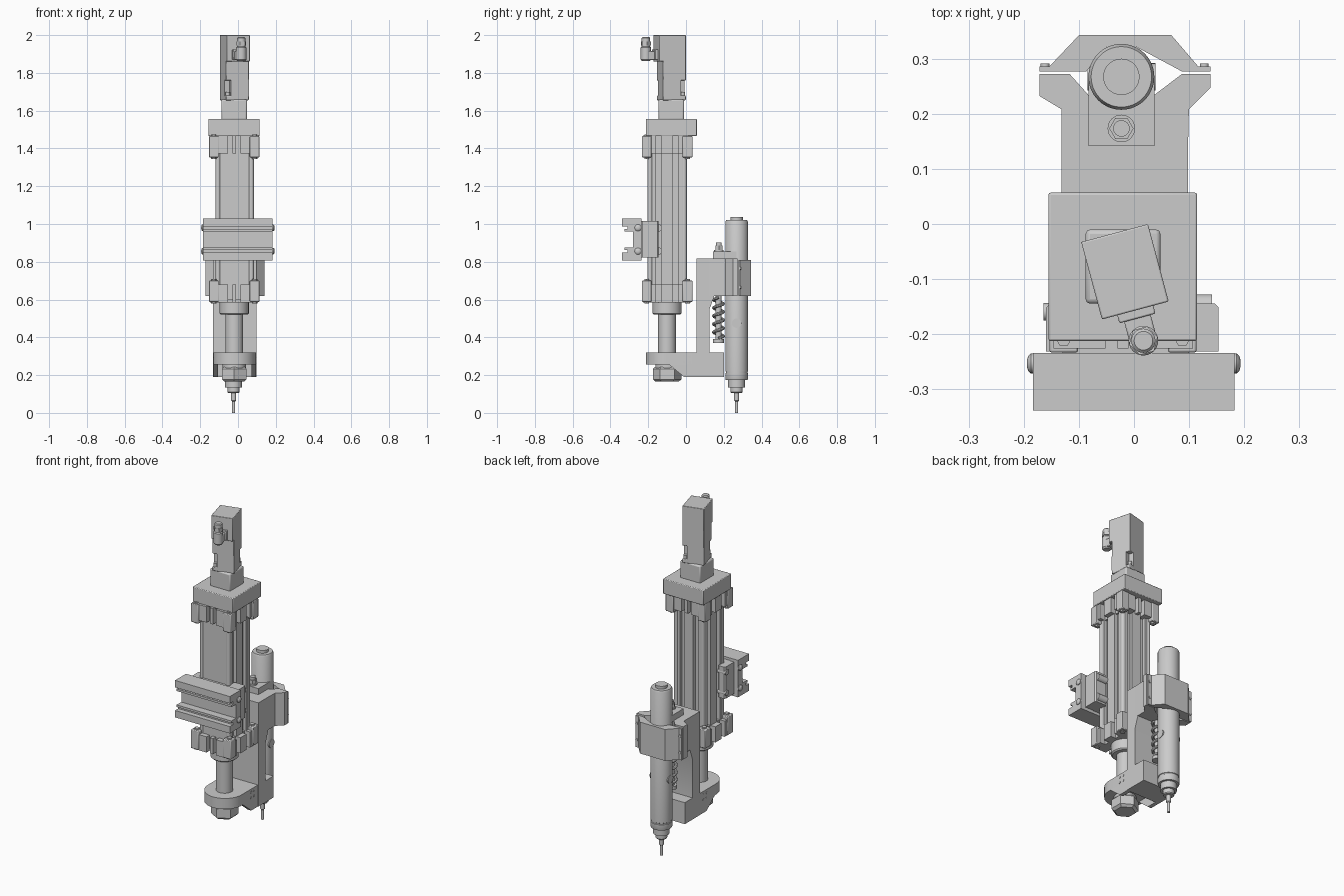
import bpy, bmesh, math
from mathutils import Matrix, Vector

if "Cube" in bpy.data.objects:
    bpy.data.objects.remove(bpy.data.objects["Cube"])

CX, CY = -0.02, -0.1          # actuator axis
TX, TY = -0.023, 0.268        # spindle axis


def finish(name, bm, bevel=0.0):
    bmesh.ops.recalc_face_normals(bm, faces=bm.faces)
    me = bpy.data.meshes.new(name)
    bm.to_mesh(me)
    bm.free()
    ob = bpy.data.objects.new(name, me)
    bpy.context.collection.objects.link(ob)
    if bevel:
        m = ob.modifiers.new("bevel", 'BEVEL')
        m.width, m.segments, m.limit_method = bevel, 2, 'ANGLE'
    return ob


def prism(name, pts, a, b, axis='Z', bevel=0.0):
    """Extrude a 2D outline: (x, y) along Z or (y, z) along X."""
    bm = bmesh.new()
    def at(p, h):
        return (p[0], p[1], h) if axis == 'Z' else (h, p[0], p[1])
    lo = [bm.verts.new(at(p, a)) for p in pts]
    hi = [bm.verts.new(at(p, b)) for p in pts]
    bm.faces.new(lo)
    bm.faces.new(hi)
    n = len(pts)
    for i in range(n):
        j = (i + 1) % n
        bm.faces.new((lo[i], lo[j], hi[j], hi[i]))
    return finish(name, bm, bevel)


def box(name, x0, x1, y0, y1, z0, z1, bevel=0.0):
    return prism(name, [(x0, y0), (x1, y0), (x1, y1), (x0, y1)], z0, z1, 'Z', bevel)


def lathe(name, x, y, prof, n=48, axis='Z', z=0.0):
    """Solid of revolution from (radius, height) pairs."""
    bm = bmesh.new()
    rings = [[bm.verts.new((r * math.cos(2 * math.pi * i / n), r * math.sin(2 * math.pi * i / n), h))
              for i in range(n)] for r, h in prof]
    for p, q in zip(rings, rings[1:]):
        for i in range(n):
            j = (i + 1) % n
            bm.faces.new((p[i], p[j], q[j], q[i]))
    bm.faces.new(rings[0])
    bm.faces.new(rings[-1])
    if axis == 'X':
        bm.transform(Matrix.Rotation(math.pi / 2, 4, 'Y'))
    bm.transform(Matrix.Translation((x, y, z)))
    return finish(name, bm)


def cyl(name, x, y, z0, z1, r, n=32):
    return lathe(name, x, y, [(r, z0), (r, z1)], n)


def grooved(cx, cy, h, grooves):
    """Square outline; grooves = per side (offset, half width, depth), order front/right/back/left."""
    pts = []
    for k, g in enumerate(grooves):
        side = [(-h, -h)]
        if g:
            o, w, d = g
            for s in (-o, o):
                side += [(s - w, -h), (s - w, -h + d), (s + w, -h + d), (s + w, -h)]
        c, s_ = round(math.cos(k * math.pi / 2)), round(math.sin(k * math.pi / 2))
        pts += [(cx + c * x - s_ * y, cy + s_ * x + c * y) for x, y in side]
    return pts


# Actuator barrel with grooved sides
g = (0.045, 0.016, 0.02)
prism("barrel", grooved(-0.018, CY, 0.098, [None, g, g, g]), 0.6, 1.47)
for i, sx in enumerate((-1, 1)):
    for sy in (-1, 1):
        cyl("tie_rod", -0.018 + sx * 0.088, CY + sy * 0.09, 0.6, 1.47, 0.014, 16)

# Slotted heads with corner lugs at both ends
gf, gs = (0.021, 0.011, 0.04), (0.045, 0.016, 0.035)
for name, z0, z1, l0, l1 in (("upper_head", 1.372, 1.468, 1.353, 1.465),
                             ("lower_head", 0.585, 0.68, 0.588, 0.7)):
    prism(name, grooved(CX, CY, 0.127, [gf, gs, gf, gs]), z0, z1)
    for sx in (-1, 1):
        for sy in (-1, 1):
            x, y = CX + sx * 0.108, CY + sy * 0.108
            box(name + "_lug", x - 0.026, x + 0.026, y - 0.026, y + 0.026, l0, l1, 0.004)
            cyl(name + "_bolt", x, y, l0 - 0.008, l1 + 0.008, 0.015, 6)
box("top_cap", -0.156, 0.115, -0.213, 0.057, 1.465, 1.557, 0.004)

# Rod, collar, nut
lathe("rod_collar", CX, CY, [(0.07, 0.52), (0.077, 0.527), (0.077, 0.59)])
cyl("piston_rod", CX, CY, 0.2, 0.53, 0.047, 48)
nut = lathe("rod_nut", 0, 0, [(0.06, 0.165), (0.076, 0.178), (0.076, 0.232), (0.066, 0.242)], 6)
nut.rotation_euler.z = math.pi / 6
nut.location = (CX, CY, 0)
cyl("rod_washer", CX, CY, 0.238, 0.258, 0.062)

# Motor adapter and motor, turned about its axis
box("motor_adapter", -0.088, 0.048, -0.145, -0.01, 1.55, 1.66, 0.008)
W = 0.063
motor = [
    box("motor_flange", -W, W, -0.053, 0.073, 1.655, 1.68, 0.004),
    prism("motor_lower", [(-W + 0.028, -0.053), (W, -0.053), (W, 0.045), (W - 0.028, 0.045),
                          (W - 0.028, 0.073), (-W, 0.073), (-W, -0.025), (-W + 0.028, -0.025)], 1.675, 1.765),
    box("motor_body", -W, W, -0.053, 0.073, 1.76, 1.87, 0.003),
    box("motor_head", -W, W, -0.073, 0.073, 1.86, 2.0, 0.003),
    cyl("motor_screw", -W + 0.013, -0.04, 1.68, 1.70, 0.011, 16),
    cyl("motor_screw", W - 0.013, 0.06, 1.68, 1.70, 0.011, 16),
    box("connector_base", -0.034, 0.034, -0.088, -0.07, 1.868, 1.925, 0.003),
    box("connector_elbow", -0.025, 0.025, -0.13, -0.085, 1.868, 1.915, 0.004),
    lathe("connector_plug", 0, -0.13, [(0.02, 1.862), (0.027, 1.87), (0.027, 1.935), (0.022, 1.94),
                                       (0.022, 1.985), (0.017, 1.99)], 24),
    cyl("connector_nut", 0, -0.13, 1.945, 1.965, 0.027, 6),
]
for ob in motor:
    ob.matrix_world = Matrix.Translation((-0.0165, -0.087, 0)) @ Matrix.Rotation(math.radians(15), 4, 'Z')

# Front mounting rail, symmetric channel profile
zc = 0.918
half = [(-0.235, 0.112), (-0.34, 0.112), (-0.34, 0.07), (-0.31, 0.07), (-0.31, 0.055),
        (-0.325, 0.055), (-0.325, 0.042), (-0.28, 0.042)]
prism("mount_rail", [(y, zc + z) for y, z in half] + [(y, zc - z) for y, z in reversed(half)],
      -0.184, 0.183, 'X')
for s, x in ((-1, -0.184), (1, 0.183)):
    for dz in (-0.062, 0.062):
        lathe("rail_button", x, -0.254, [(0.018, -0.004 * s), (0.018, 0.004 * s), (0.013, 0.009 * s),
                                         (0.006, 0.011 * s)], 20, 'X', zc + dz)

# Brackets between rail and barrel
for name, x0, x1 in (("left_rail_bracket", -0.16, -0.112), ("right_rail_bracket", 0.076, 0.154)):
    prism(name, [(x0, -0.232), (x1, -0.232), (x1, -0.152), (x1 - 0.007, -0.145), (x0 + 0.007, -0.145),
                 (x0, -0.152)], 0.823, 1.015)
box("rail_back_plate", -0.13, 0.1, -0.237, -0.19, 0.823, 1.015)
for dz in (-0.062, 0.062):
    lathe("bracket_bolt", 0.08, -0.15, [(0.022, 0), (0.022, 0.062)], 20, 'X', zc + dz)
    lathe("bracket_bolt", -0.11, -0.16, [(0.016, 0), (0.016, -0.055)], 20, 'X', zc + dz)

# Foot plate with round nose around the rod
R = 0.113
nose = [(-0.018 + R * math.cos(a), CY + R * math.sin(a))
        for a in (math.pi + math.pi * i / 24 for i in range(25))]
prism("foot_plate", nose + [(-0.018 + R, 0.06), (-0.018 - R, 0.06)], 0.255, 0.32)
for x0, x1 in ((-0.131, -0.107), (0.071, 0.095)):
    prism("foot_gusset", [(-0.09, 0.256), (-0.01, 0.19), (0.06, 0.19), (0.06, 0.256)], x0, x1, 'X')
for x, s in ((-0.131, -1), (0.095, 1)):
    for y, z in ((-0.01, 0.268), (0.02, 0.268), (-0.01, 0.3), (0.02, 0.3)):
        lathe("foot_pin", x, y, [(0.007, 0), (0.007, 0.002 * s)], 12, 'X', z)

# Upright arm, relieved for the spring
prism("arm", [(0.055, 0.19), (0.2, 0.19), (0.2, 0.32), (0.125, 0.32), (0.125, 0.55), (0.15, 0.62),
              (0.15, 0.818), (0.055, 0.818)], -0.132, 0.098, 'X')

# Two-piece spindle clamp
prism("clamp_inner", [(-0.132, 0.125), (0.098, 0.125), (0.1, 0.209), (0.139, 0.248), (0.139, 0.273),
                      (0.087, 0.273), (0.037, 0.235), (-0.083, 0.235), (-0.117, 0.273),
                      (-0.172, 0.273), (-0.172, 0.233), (-0.132, 0.209)], 0.62, 0.818)
prism("clamp_outer", [(-0.172, 0.278), (-0.087, 0.278), (-0.05, 0.322), (0.005, 0.322), (0.087, 0.278),
                      (0.139, 0.278), (0.139, 0.287), (0.117, 0.287), (0.068, 0.344), (-0.1, 0.344),
                      (-0.154, 0.287), (-0.172, 0.287)], 0.62, 0.81)
for x in (-0.162, 0.128):
    for z in (0.665, 0.765):
        screw = cyl("clamp_screw", 0, 0, 0, 0.006, 0.008, 16)
        screw.rotation_euler.x = -math.pi / 2
        screw.location = (x, 0.286, z)

# Spindle: full turned profile from tip to cap
lathe("spindle", TX, TY, [(0.008, 0.0), (0.008, 0.06), (0.013, 0.065), (0.013, 0.105), (0.028, 0.105),
                          (0.032, 0.11), (0.032, 0.135), (0.045, 0.135), (0.045, 0.175), (0.058, 0.175),
                          (0.06, 0.18), (0.06, 0.21), (0.057, 0.212), (0.057, 0.218), (0.06, 0.22),
                          (0.06, 1.01), (0.055, 1.02), (0.033, 1.02), (0.033, 1.037)], 64)
for s in (-1, 1):
    lathe("spindle_button", TX + s * 0.055, TY, [(0.025, 0), (0.025, 0.007 * s)], 24, 'X', 0.475)

# Adjuster plate, bolt, guide pin
box("adjuster_plate", -0.083, 0.037, 0.142, 0.268, 0.815, 0.855)
cyl("adjuster_washer", TX, 0.174, 0.855, 0.862, 0.025)
cyl("adjuster_nut", TX, 0.174, 0.862, 0.885, 0.022, 6)
cyl("adjuster_stud", TX, 0.174, 0.88, 0.902, 0.015, 24)
cyl("guide_pin", TX, 0.172, 0.37, 0.63, 0.016, 24)
cyl("spring_seat", TX, 0.172, 0.37, 0.39, 0.03, 24)

# Coil spring
cu = bpy.data.curves.new("spring", 'CURVE')
cu.dimensions, cu.bevel_depth, cu.bevel_resolution, cu.use_fill_caps = '3D', 0.008, 2, True
turns, steps = 5, 20
sp = cu.splines.new('POLY')
sp.points.add(turns * steps)
for i, p in enumerate(sp.points):
    a = 2 * math.pi * i / steps
    p.co = (TX + 0.026 * math.cos(a), 0.172 + 0.026 * math.sin(a), 0.395 + 0.215 * i / (turns * steps), 1)
spring = bpy.data.objects.new("spring", cu)
bpy.context.collection.objects.link(spring)
bpy.ops.object.select_all(action='DESELECT')
spring.select_set(True)
bpy.context.view_layer.objects.active = spring
bpy.ops.object.convert(target='MESH')

# Smooth round parts, keep edges sharp
bpy.ops.object.select_all(action='SELECT')
bpy.ops.object.shade_smooth_by_angle(angle=math.radians(30))
